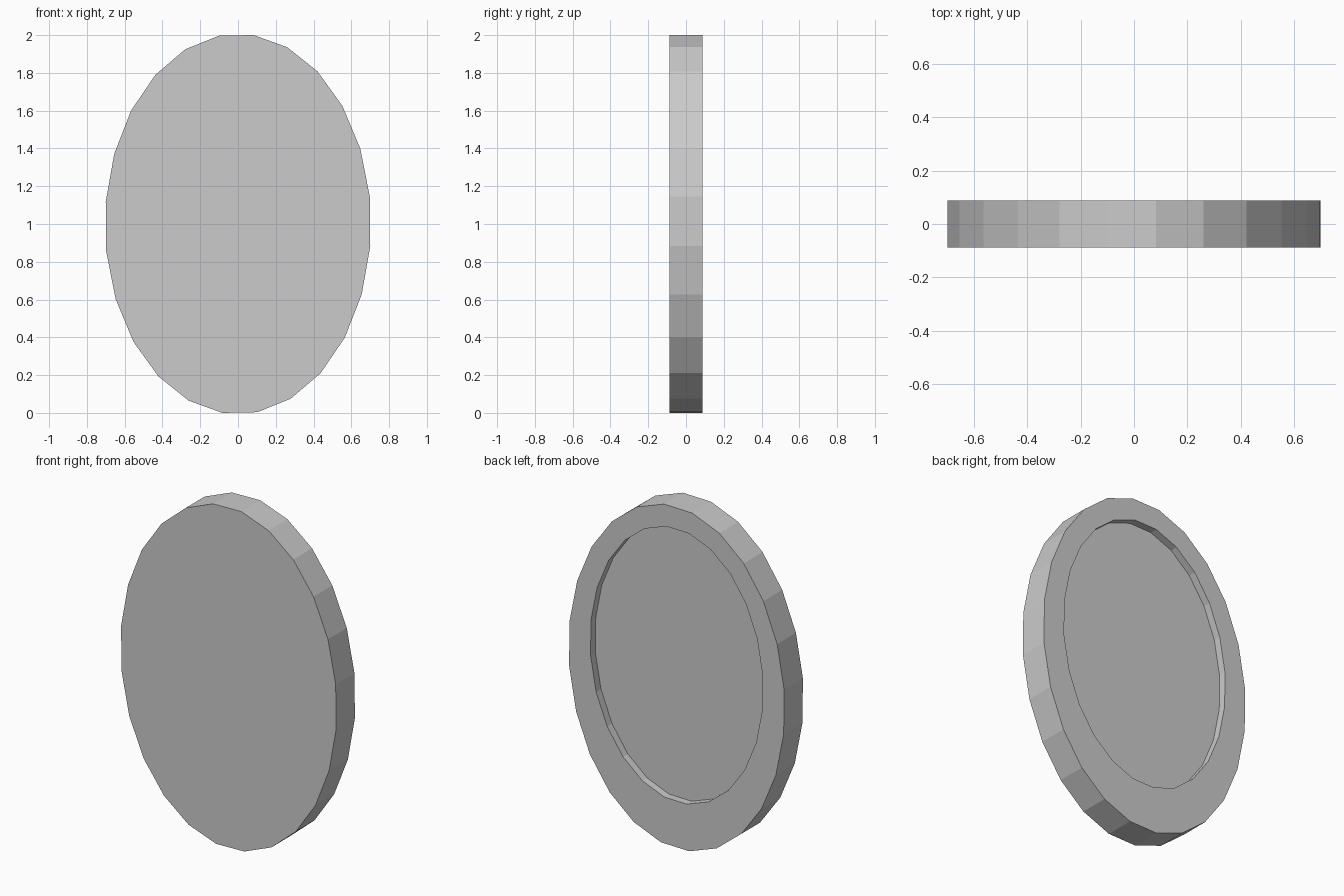
import bpy, bmesh
from math import sin, cos, radians

if "Cube" in bpy.data.objects:
    bpy.data.objects.remove(bpy.data.objects["Cube"])

SIDES = 24
PHASE = radians(6.7)      # slight twist of the polygon
RX, RZ = 0.705, 1.007     # oval radii
HALF = 0.0875             # half thickness
DEPTH = 0.045             # depth of the back recess

bm = bmesh.new()


def ring(y, scale=1.0, zc=1.0):
    """One oval loop of vertices at depth y."""
    loop = []
    for i in range(SIDES):
        t = PHASE + i * 2 * 3.14159265 / SIDES
        loop.append(bm.verts.new((RX * scale * sin(t), y, zc + RZ * scale * cos(t))))
    return loop


def bridge(a, b):
    for i in range(SIDES):
        j = (i + 1) % SIDES
        bm.faces.new((a[i], a[j], b[j], b[i]))


# front face, outer rim, back border, recess wall, recess floor
loops = [ring(-HALF), ring(HALF),
         ring(HALF, 0.8, 1.073), ring(HALF - DEPTH, 0.8, 1.073)]
bm.faces.new(loops[0])
for a, b in zip(loops, loops[1:]):
    bridge(a, b)
bm.faces.new(loops[-1])
bmesh.ops.recalc_face_normals(bm, faces=bm.faces)

# seat everything exactly on the ground
low = min(v.co.z for v in bm.verts)
for v in bm.verts:
    v.co.z -= low

mesh = bpy.data.meshes.new("oval_plate")
bm.to_mesh(mesh)
bm.free()
bpy.context.collection.objects.link(bpy.data.objects.new("oval_plate", mesh))
